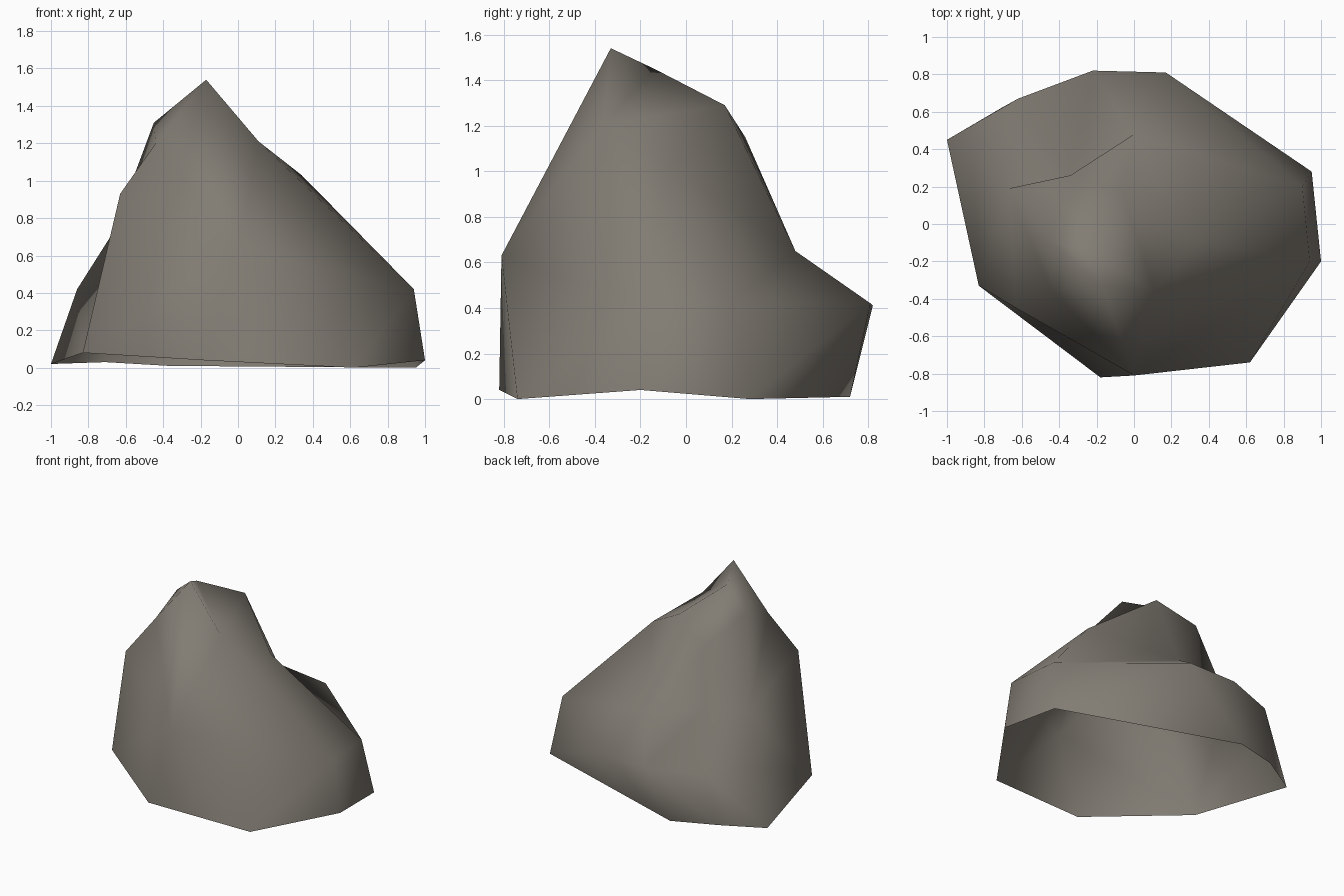
import bpy

if "Cube" in bpy.data.objects:
    bpy.data.objects.remove(bpy.data.objects["Cube"])

# Key corners of the rock, from the ground ring up to the peak
ground = [(-.83, -.33, .08), (-.18, -.82, .04), (.62, -.74, 0), (1, -.2, .04),
          (.95, .28, 0), (-.37, .72, .01), (-.71, .62, .03), (-1, .45, .02)]
# Shoulder ring: two front corners, the side and back ledge, the left notch
shoulder = [(-.63, -.45, .93), (0, -.81, .63), (.94, -.2, .42), (.9, .2, .42),
            (.17, .81, .42), (-.22, .82, .41), (-.62, .67, .41),
            (-.86, .4, .42), (-.67, .19, .72)]
# Crown ring: front left, peak, right side, back wall foot and top, left
crown = [(-.44, -.36, 1.2), (-.17, -.33, 1.54), (.11, -.36, 1.21),
         (.34, -.09, 1.03), (0, .48, .65), (-.34, .25, .68),
         (-.34, .26, 1.15), (-.45, -.09, 1.31)]
# Two inner points of the top ridge
ridge = [(-.06, .17, 1.29), (-.25, -.14, 1.45)]

verts = ground + shoulder + crown + ridge
g = list(range(8))
s = list(range(8, 17))
c = list(range(17, 25))
q, m = 25, 26
faces = []


def zip_rings(low, up, steps):
    """Join two closed rings with triangles; each letter steps one ring on."""
    i = j = 0
    for step in steps:
        a, b = low[i % len(low)], up[j % len(up)]
        if step == "L":
            i += 1
            faces.append((a, low[i % len(low)], b))
        else:
            j += 1
            faces.append((a, up[j % len(up)], b))


def fan(centre, rim):
    for a, b in zip(rim, rim[1:]):
        faces.append((centre, a, b))


# Walls, then slopes (the slopes skip the left notch corner)
zip_rings(g, s, "ULLULULULULULULUU")
zip_rings(s[:7] + s[8:], c, "LUULULULLULLUUUL")
faces.append((s[6], s[7], s[8]))

# Top ridge, left of the peak and back wall
fan(q, [m, c[2], c[3], c[4], c[6], m])
fan(m, [c[6], c[7], c[1], c[2]])
faces.append((c[0], c[1], c[7]))
faces.append((c[4], c[5], c[6]))

mesh = bpy.data.meshes.new("rock")
mesh.from_pydata(verts, [], faces)
mesh.update()
mesh.polygons.foreach_set("use_smooth", [True] * len(mesh.polygons))

# Stone colour
stone = bpy.data.materials.new("warm_grey_stone")
stone.diffuse_color = (.22, .20, .17, 1)
stone.use_nodes = True
stone.node_tree.nodes["Principled BSDF"].inputs["Base Color"].default_value = stone.diffuse_color
mesh.materials.append(stone)

rock = bpy.data.objects.new("rock", mesh)
bpy.context.collection.objects.link(rock)
